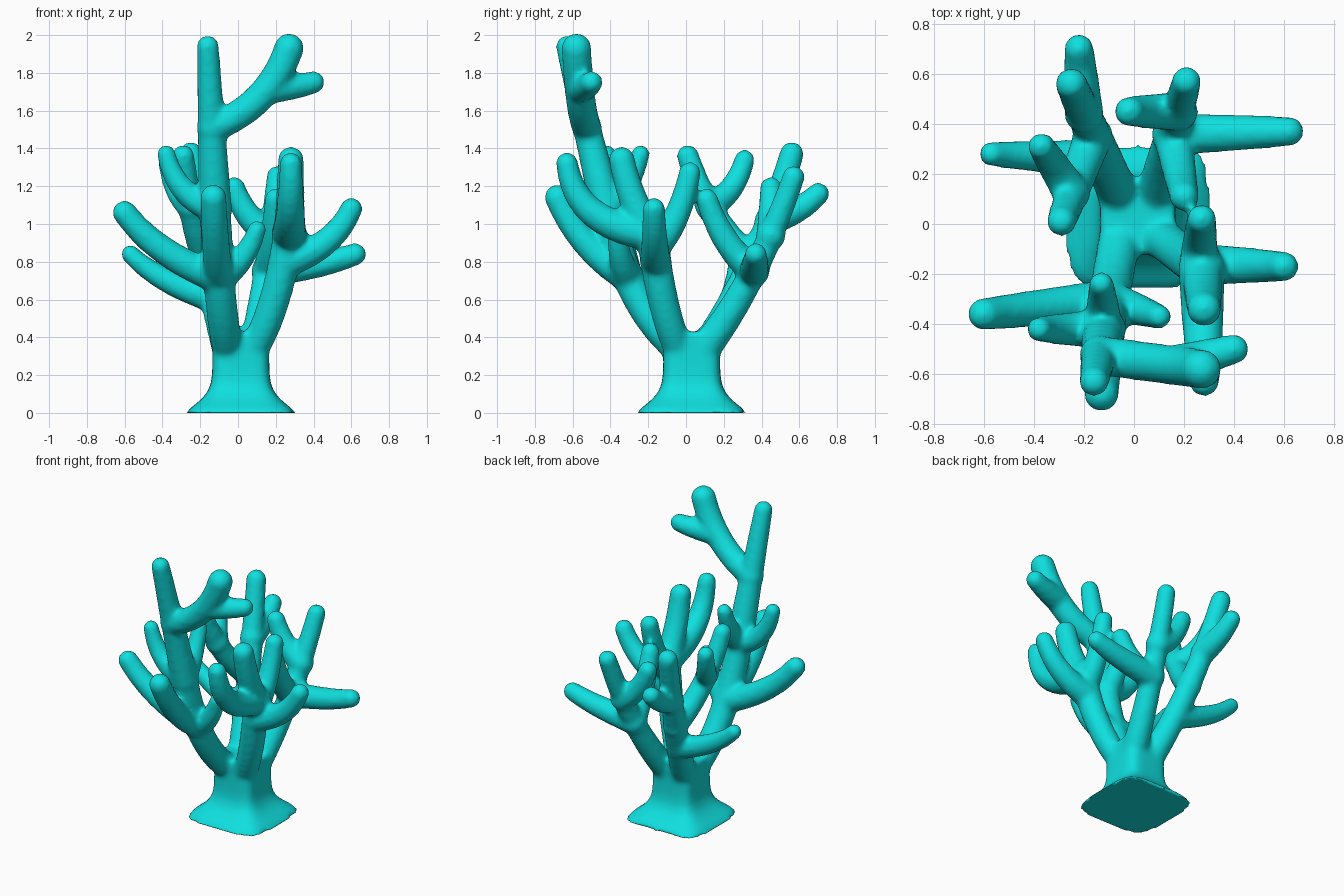
import bpy, bmesh, math
from mathutils import Vector

cube = bpy.data.objects.get("Cube")
if cube:
    bpy.data.objects.remove(cube, do_unlink=True)

COLOR = (0.005, 0.74, 0.74, 1)
teal = bpy.data.materials.new("turquoise")
teal.use_nodes = True
teal.diffuse_color = COLOR
teal.node_tree.nodes["Principled BSDF"].inputs["Base Color"].default_value = COLOR

STEPS = 10
CENTRE = Vector((0.015, 0.03, 0))
bm = bmesh.new()


def add_tube(path, radii):
    """Closed round tube along the path, with a ball on both ends."""
    curve = bpy.data.curves.new("limb_path", "CURVE")
    curve.dimensions = "3D"
    curve.bevel_depth = 1
    curve.use_fill_caps = True
    spline = curve.splines.new("POLY")
    spline.points.add(len(path) - 1)
    for knot, place, radius in zip(spline.points, path, radii):
        knot.co = (*place, 1)
        knot.radius = radius
    helper = bpy.data.objects.new("limb_path", curve)
    bpy.context.scene.collection.objects.link(helper)
    bpy.context.view_layer.update()
    depsgraph = bpy.context.evaluated_depsgraph_get()
    mesh = bpy.data.meshes.new_from_object(helper.evaluated_get(depsgraph))
    bm.from_mesh(mesh)
    bpy.data.objects.remove(helper)
    bpy.data.meshes.remove(mesh)
    bpy.data.curves.remove(curve)
    for end in (0, -1):
        ball = bmesh.ops.create_icosphere(bm, subdivisions=3, radius=radii[end])
        bmesh.ops.translate(bm, verts=ball["verts"], vec=path[end])


def grow(start, tip, bow=0.08, girth=0.08, end=0.06):
    """Limb that spreads sideways first and then turns upward; returns its path."""
    span = Vector(tip) - start
    path, radii = [], []
    for i in range(STEPS + 1):
        t = i / STEPS
        bend = 4 * bow * t * (1 - t)
        aside, rise = t + bend, t - bend
        path.append(start + Vector((span.x * aside, span.y * aside, span.z * rise)))
        radii.append(girth + (end - girth) * t)
    add_tube(path, radii)
    return path


def root(side, depth):
    """Point inside a corner of the trunk where a bough begins."""
    return CENTRE + Vector((side * 0.07, depth * 0.07, 0.34))


def add_trunk(height=0.43, levels=16, sides=48, power=5):
    """Rounded-square trunk whose foot flares out smoothly."""
    rings = []
    for level in range(levels + 1):
        z = height * level / levels
        half = 0.15 + 0.14 * math.exp(-(z / 0.08) ** 1.5)
        ring = []
        for i in range(sides):
            angle = math.tau * i / sides
            c, s = math.cos(angle), math.sin(angle)
            reach = half / (abs(c) ** power + abs(s) ** power) ** (1 / power)
            ring.append(bm.verts.new(CENTRE + Vector((reach * c, reach * s, z))))
        rings.append(ring)
    for low, high in zip(rings, rings[1:]):
        for i in range(sides):
            bm.faces.new((low[i - 1], low[i], high[i], high[i - 1]))
    bm.faces.new(rings[0][::-1])
    bm.faces.new(rings[-1])


add_trunk()

# Front right bough, with the tall forked stem on top
bough = grow(root(-1, -1), (-0.12, -0.42, 1.08), bow=0.1, girth=0.085, end=0.085)
stem = grow(bough[-1], (-0.16, -0.63, 1.94), bow=0, girth=0.09)
arm = grow(stem[5], (0.27, -0.58, 1.93), bow=0.12, end=0.08)
grow(arm[6], (0.4, -0.5, 1.75))
grow(bough[6], (-0.13, -0.68, 1.14), end=0.07)
grow(bough[6], (-0.6, -0.36, 1.06), girth=0.085, end=0.065)
grow(bough[6], (0.1, -0.37, 0.97), bow=0.1, end=0.05)
grow(bough[-1], (-0.38, -0.42, 1.37), bow=0.15, end=0.05)
grow(bough[-1], (-0.13, -0.24, 1.37), end=0.05)

# Front left bough, opening like a hand
bough = grow(root(1, -1), (0.27, -0.18, 0.95), end=0.085)
grow(bough[-1], (0.28, -0.34, 1.34), girth=0.085, end=0.07)
grow(bough[-1], (0.28, -0.63, 1.32), bow=0.2, girth=0.095)
grow(bough[9], (0.27, 0.02, 1.27), bow=0.1)
grow(bough[8], (0.6, -0.17, 1.08), bow=0.12, girth=0.085)

# Back left bough
bough = grow(root(1, 1), (0.21, 0.57, 1.25), bow=0.05, girth=0.085)
grow(bough[5], (0.2, 0.11, 1.13))
grow(bough[5], (0.62, 0.37, 0.84), girth=0.085)
grow(bough[7], (-0.02, 0.45, 1.19), bow=0.1)

# Back right bough, with an inner fork
bough = grow(root(-1, 1), (-0.25, 0.56, 1.37), bow=0.05, girth=0.085, end=0.065)
grow(bough[7], (-0.22, 0.7, 1.16))
grow(bough[3], (-0.57, 0.28, 0.84), end=0.05)
inner = grow(bough[5], (-0.29, 0.01, 1.36))
grow(inner[6], (-0.37, 0.31, 1.34), bow=0.12, girth=0.075, end=0.055)

bmesh.ops.recalc_face_normals(bm, faces=bm.faces)
mesh = bpy.data.meshes.new("branching_coral")
bm.to_mesh(mesh)
bm.free()
mesh.materials.append(teal)
coral = bpy.data.objects.new("branching_coral", mesh)
bpy.context.scene.collection.objects.link(coral)

# Fuse the limbs into one skin and soften the joints
fuse = coral.modifiers.new("fuse", "REMESH")
fuse.mode = "VOXEL"
fuse.voxel_size = 0.016
fuse.use_smooth_shade = True
soften = coral.modifiers.new("soften", "SMOOTH")
soften.factor = 0.5
soften.iterations = 8
